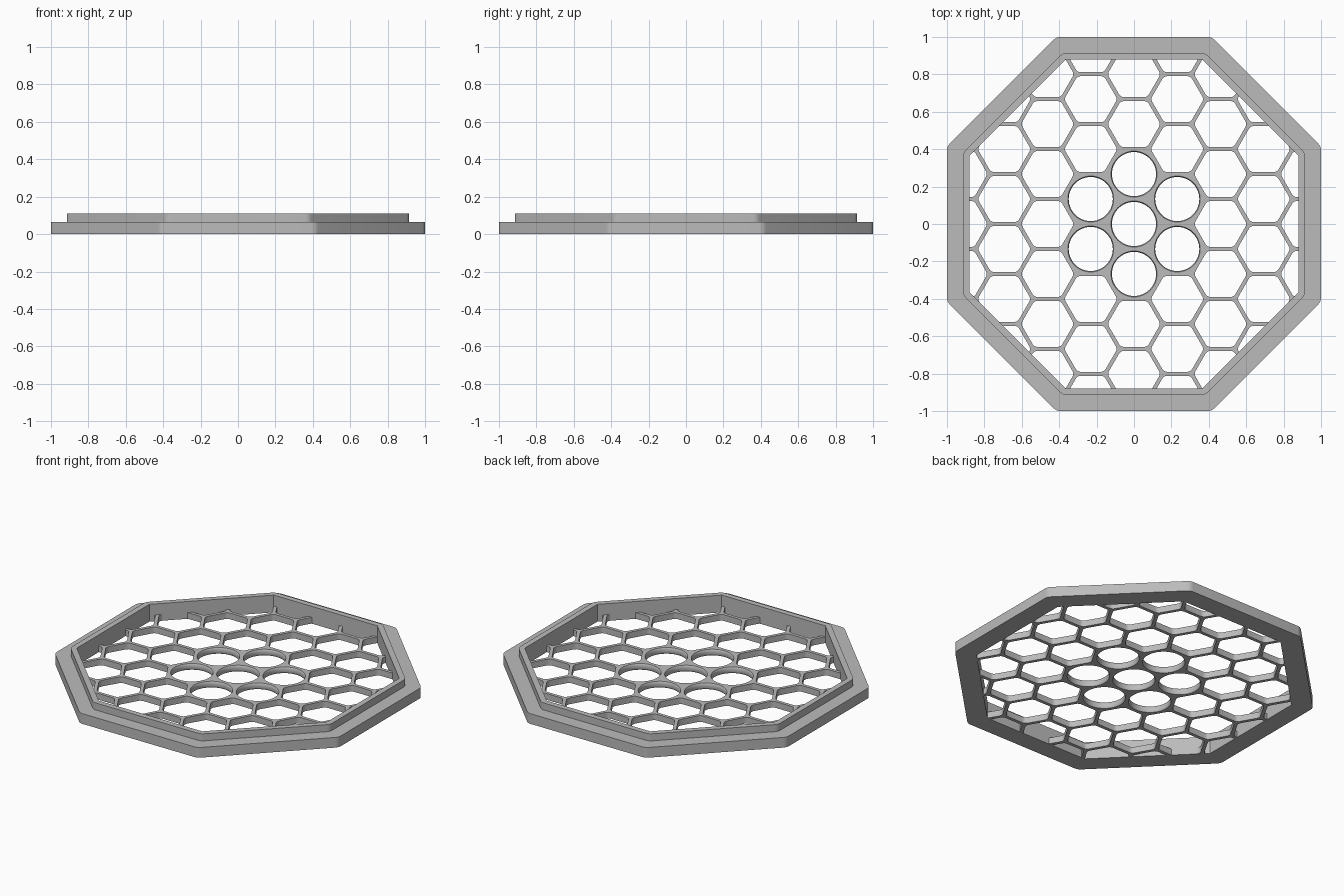
import bpy, bmesh, math
from mathutils import Vector

if "Cube" in bpy.data.objects:
    bpy.data.objects.remove(bpy.data.objects["Cube"])

PITCH = 0.267          # spacing between neighbouring cells
GRID_TOP = 0.04        # thickness of the mesh plate
OPENING = 0.88         # apothem of the frame opening

grey = bpy.data.materials.new("plain_grey")
grey.diffuse_color = (0.5, 0.5, 0.5, 1)
grey.use_nodes = True
grey.node_tree.nodes["Principled BSDF"].inputs["Base Color"].default_value = grey.diffuse_color


def rounded_polygon(n, apothem, radius, start, segs):
    """Regular polygon outline with rounded corners, counter-clockwise."""
    half = math.pi / n
    pts = []
    for k in range(n):
        c = start + 2 * half * k
        d = (apothem - radius) / math.cos(half)
        for i in range(segs + 1):
            a = c - half + 2 * half * i / segs
            pts.append((d * math.cos(c) + radius * math.cos(a),
                        d * math.sin(c) + radius * math.sin(a)))
    return pts


def loft(bm, loops, centre=(0, 0)):
    """Close a ring of stacked loops (outline, z) into a tube of quads."""
    rings = [[bm.verts.new((x + centre[0], y + centre[1], z)) for x, y in pts]
             for pts, z in loops]
    for r0, r1 in zip(rings, rings[1:]):
        n = len(r0)
        for i in range(n):
            j = (i + 1) % n
            bm.faces.new((r0[i], r0[j], r1[j], r1[i]))


def finish(bm, name):
    bmesh.ops.remove_doubles(bm, verts=bm.verts, dist=1e-5)
    me = bpy.data.meshes.new(name)
    bm.to_mesh(me)
    bm.free()
    me.materials.append(grey)
    ob = bpy.data.objects.new(name, me)
    bpy.context.collection.objects.link(ob)
    bpy.ops.object.select_all(action='DESELECT')
    ob.select_set(True)
    bpy.context.view_layer.objects.active = ob
    bpy.ops.object.shade_smooth_by_angle(angle=math.radians(30))


# Octagonal stepped frame: flange below, narrow lip above
def octagon(apothem, radius):
    return rounded_polygon(8, apothem, radius, math.pi / 8, 4)


bm = bmesh.new()
section = [(OPENING, 1e-7, 0), (1.0, 0.05, 0), (1.0, 0.05, 0.065),
           (0.915, 0.05, 0.065), (0.915, 0.05, 0.11),
           (OPENING, 1e-7, 0.11), (OPENING, 1e-7, 0)]
loft(bm, [(octagon(a, r), z) for a, r, z in section])
finish(bm, "octagon_frame")


# Honeycomb plate: one ring-shaped tile per cell, welded and trimmed
def cell_edge(pts):
    """Project a hole outline outwards onto the hexagonal cell border."""
    out = []
    for x, y in pts:
        a = math.atan2(y, x)
        off = (a % (math.pi / 3)) - math.pi / 6
        r = PITCH / 2 / math.cos(off)
        out.append((r * math.cos(a), r * math.sin(a)))
    return out


hex_hole = rounded_polygon(6, 0.123, 0.03, 0, 4)
circle = [(math.cos(math.tau * i / 48), math.sin(math.tau * i / 48)) for i in range(48)]
# round holes have a softly bulging wall
bulge = [(0.123, 1.0), (0.1195, 0.85), (0.118, 0.65), (0.118, 0.35),
         (0.1195, 0.15), (0.123, 0.0)]

bm = bmesh.new()
for col in range(-5, 6):
    for row in range(-5, 6):
        cx = col * PITCH * math.cos(math.pi / 6)
        cy = (row + 0.5 * (col % 2)) * PITCH
        if math.hypot(cx, cy) < PITCH * 1.1:       # seven round holes
            wall = [([(x * r, y * r) for x, y in circle], f * GRID_TOP) for r, f in bulge]
        else:
            wall = [(hex_hole, GRID_TOP), (hex_hole, 0)]
        edge = cell_edge(wall[0][0])
        loft(bm, [(edge, GRID_TOP)] + wall + [(edge, 0)], (cx, cy))
for k in range(8):
    a = k * math.pi / 4
    n = Vector((math.cos(a), math.sin(a), 0))
    bmesh.ops.bisect_plane(bm, geom=bm.verts[:] + bm.edges[:] + bm.faces[:],
                           plane_co=n * (OPENING + 0.002), plane_no=n, clear_outer=True)
# sink the underside a hair so it does not overlap the frame's base
for v in bm.verts:
    if v.co.z < 1e-6:
        v.co.z = 0.0005
finish(bm, "honeycomb_plate")
